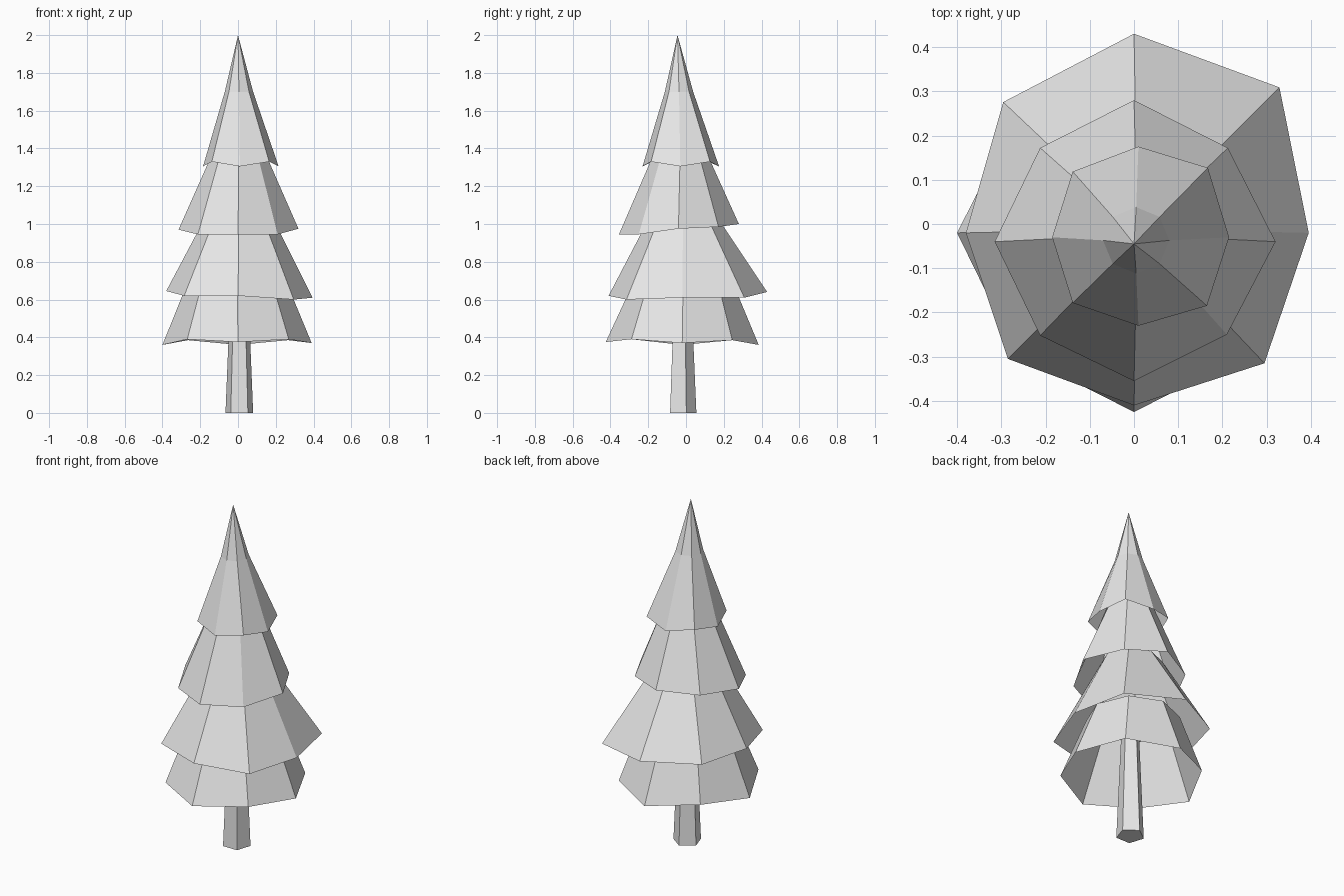
import bpy, bmesh, math

cube = bpy.data.objects.get("Cube")
if cube:
    bpy.data.objects.remove(cube, do_unlink=True)

grey = bpy.data.materials.new("plain grey")
grey.use_nodes = True
grey.diffuse_color = (0.8, 0.8, 0.8, 1)
grey.node_tree.nodes["Principled BSDF"].inputs["Base Color"].default_value = (0.8, 0.8, 0.8, 1)


def ring(bm, centre, radii, heights, start=0.0):
    """Ring of vertices, one radius and height per corner."""
    verts = []
    for i, (r, z) in enumerate(zip(radii, heights)):
        a = start + math.tau * i / len(radii)
        verts.append(bm.verts.new((centre[0] + r * math.cos(a),
                                   centre[1] + r * math.sin(a), z)))
    return verts


def even_ring(bm, centre, sides, radius, z, start=0.0):
    return ring(bm, centre, [radius] * sides, [z] * sides, start)


def bridge(bm, low, high):
    n = len(low)
    for i in range(n):
        j = (i + 1) % n
        bm.faces.new((low[i], low[j], high[j], high[i]))


def finish(bm, name):
    mesh = bpy.data.meshes.new(name)
    bm.to_mesh(mesh)
    bm.free()
    mesh.materials.append(grey)
    obj = bpy.data.objects.new(name, mesh)
    bpy.context.collection.objects.link(obj)
    return obj


# Skirts of foliage: hollow eight-sided shells with uneven rims
# name, rim centre, rim radii, rim heights, top centre, top radius, top height
skirts = [
    ("foliage_bottom", (0, -.02),
     (.39, .375, .405, .375, .4, .38, .405, .38),
     (.37, .385, .36, .385, .36, .39, .375, .39),
     (-.005, -.015), .25, .72),
    ("foliage_lower_middle", (0, -.02),
     (.395, .465, .45, .418, .38, .403, .39, .417),
     (.61, .61, .64, .64, .645, .62, .62, .6),
     (.005, -.015), .165, 1.06),
    ("foliage_upper_middle", (0, -.04),
     (.32, .3, .32, .3, .315, .3, .315, .297),
     (.975, .985, 1, .985, .97, .945, .945, .945),
     (.005, -.03), .12, 1.42),
]
for name, centre, radii, heights, top_centre, top_radius, top_z in skirts:
    bm = bmesh.new()
    rim = ring(bm, centre, radii, heights)
    top = even_ring(bm, top_centre, 8, top_radius, top_z)
    bridge(bm, rim, top)
    bm.faces.new(top)
    finish(bm, name)

# Pointed crown with a slight bend in its sides
bm = bmesh.new()
rim = ring(bm, (.01, -.03),
           (.205, .222, .205, .21, .195, .21, .2, .219),
           (1.305, 1.33) * 4)
bend = even_ring(bm, (.005, -.037), 8, .075, 1.7)
bridge(bm, rim, bend)
tip = bm.verts.new((0, -.045, 2))
for i in range(8):
    bm.faces.new((bend[i], bend[(i + 1) % 8], tip))
finish(bm, "foliage_crown")

# Five-sided tapered trunk, flat side to the front
bm = bmesh.new()
foot = even_ring(bm, (.007, -.022), 5, .077, 0, math.pi / 2)
head = even_ring(bm, (.007, -.022), 5, .047, .7, math.pi / 2)
bridge(bm, foot, head)
bm.faces.new(foot[::-1])
bm.faces.new(head)
finish(bm, "trunk")
